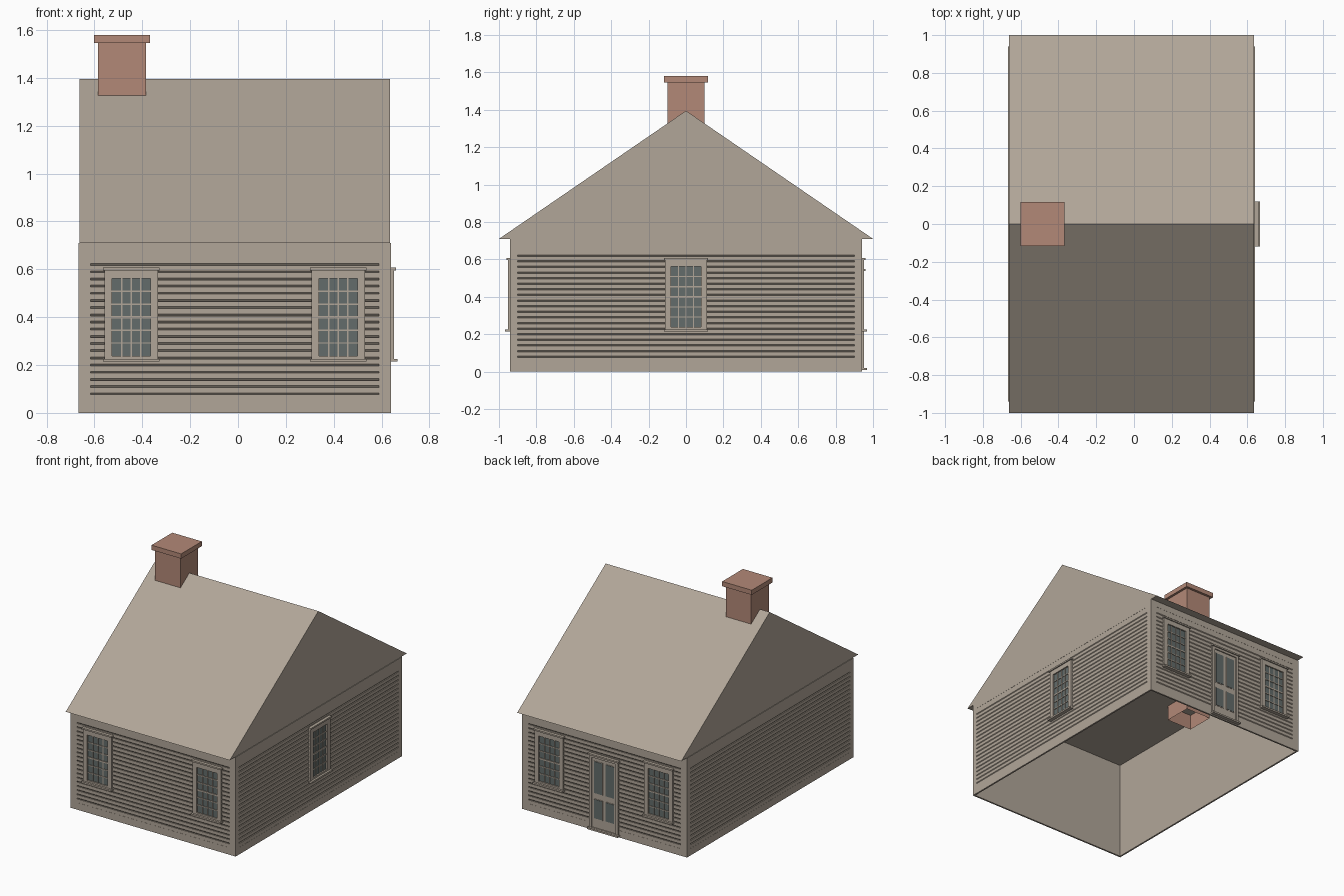
import bpy, bmesh
from math import pi
from mathutils import Matrix, Vector

cube = bpy.data.objects.get("Cube")
if cube:
    bpy.data.objects.remove(cube, do_unlink=True)


def material(name, rgb):
    m = bpy.data.materials.new(name)
    m.use_nodes = True
    m.diffuse_color = (*rgb, 1)
    m.node_tree.nodes["Principled BSDF"].inputs["Base Color"].default_value = (*rgb, 1)
    return m


TAN = material("weathered_tan", (0.44, 0.38, 0.315))
BRICK = material("brick_red", (0.45, 0.25, 0.185))
GLASS = material("dark_glass", (0.125, 0.15, 0.145))


def finish(name, bm, mats, matrix=Matrix()):
    bmesh.ops.recalc_face_normals(bm, faces=bm.faces)
    mesh = bpy.data.meshes.new(name)
    bm.to_mesh(mesh)
    bm.free()
    for m in mats:
        mesh.materials.append(m)
    ob = bpy.data.objects.new(name, mesh)
    ob.matrix_world = matrix
    bpy.context.collection.objects.link(ob)
    return ob


def box(bm, u, z, w, mat=0):
    """Box in wall space: u along the wall, z up, w outward (-y)."""
    centre = Vector((sum(u) / 2, -sum(w) / 2, sum(z) / 2))
    size = Vector((u[1] - u[0], w[1] - w[0], z[1] - z[0]))
    made = bmesh.ops.create_cube(bm, size=1, matrix=Matrix.Translation(centre) @ Matrix.Diagonal((*size, 1)))
    for f in {f for v in made["verts"] for f in v.link_faces}:
        f.material_index = mat


def extrude_profile(bm, points, vec):
    face = bm.faces.new([bm.verts.new(p) for p in points])
    new = bmesh.ops.extrude_face_region(bm, geom=[face], use_keep_orig=True)["geom"]
    bmesh.ops.translate(bm, verts=[g for g in new if isinstance(g, bmesh.types.BMVert)], vec=vec)


CX = -0.0135            # house centre in x
HX, HY = 0.653, 0.94    # wall half sizes
EAVE, RIDGE = 0.71, 1.395
LOW, HIGH = 0.05, 0.665  # clapboard area
BACK = -0.012


def wall(name, matrix, half, corner):
    # Flat corner boards, base board and frieze
    bm = bmesh.new()
    inner = half - corner
    for u in ((-half, -inner), (inner, half)):
        box(bm, u, (0, EAVE), (BACK, 0))
    for z in ((0, LOW), (HIGH, EAVE)):
        box(bm, (-inner, inner), z, (BACK, 0))
    finish(name + "_wall_trim", bm, [TAN], matrix)

    # Clapboards with an undercut below each board
    pts = [(BACK, LOW), (-0.001, LOW)]
    for i in range(19):
        z = 0.08 + 0.03 * i
        pts += [(-0.001, z - 0.004), (-0.008, z - 0.004), (-0.001, z + 0.004)]
    pts += [(-0.001, HIGH), (BACK, HIGH)]
    bm = bmesh.new()
    extrude_profile(bm, [(-inner, -w, z) for w, z in pts], (2 * inner, 0, 0))
    finish(name + "_clapboards", bm, [TAN], matrix)


def casing(bm, u, half, z0, z1, side, top, bottom):
    # Frame around an opening with a cap and a sill
    for s in (-1, 1):
        a, b = sorted((u + s * half, u + s * (half - side)))
        box(bm, (a, b), (z0, z1), (-0.005, 0.012))
    inside = (u - half + side, u + half - side)
    box(bm, inside, (z1 - top, z1), (-0.005, 0.012))
    box(bm, inside, (z0, z0 + bottom), (-0.005, 0.012))
    over = (u - half - 0.006, u + half + 0.006)
    box(bm, over, (z1 - 0.004, z1 + 0.007), (-0.005, 0.02))
    box(bm, over, (z0 - 0.006, z0 + 0.006), (-0.005, 0.027))


def window(name, matrix, u):
    bm = bmesh.new()
    z0, z1, half = 0.22, 0.6, 0.112
    casing(bm, u, half, z0, z1, 0.032, 0.038, 0.018)
    g, b, t = half - 0.032, z0 + 0.018, z1 - 0.038
    box(bm, (u - g, u + g), (b, t), (-0.005, 0.002), 1)
    # Glazing bars: four panes wide, six high
    for i in range(1, 4):
        x = u - g + 2 * g * i / 4
        box(bm, (x - 0.003, x + 0.003), (b, t), (0, 0.006))
    for i in range(1, 6):
        z = b + (t - b) * i / 6
        r = 0.005 if i == 3 else 0.003
        box(bm, (u - g, u + g), (z - r, z + r), (0, 0.007))
    finish(name, bm, [TAN, GLASS], matrix)


def door(matrix):
    bm = bmesh.new()
    casing(bm, 0, 0.115, 0.014, 0.542, 0.02, 0.02, 0.008)
    box(bm, (-0.095, 0.095), (0.02, 0.523), (-0.005, 0.004))
    # Two tall panes over two short ones, each with a thin moulding
    for s in (-1, 1):
        u = s * 0.047
        for z in ((0.09, 0.225), (0.27, 0.495)):
            box(bm, (u - 0.036, u + 0.036), (z[0] - 0.004, z[1] + 0.004), (0, 0.006))
            box(bm, (u - 0.032, u + 0.032), z, (0, 0.008), 1)
    finish("back_door", bm, [TAN, GLASS], matrix)


# Four walls around an open floor
sides = {}
for i, name in enumerate(("front", "left", "back", "right")):
    half, depth, corner = (HX, HY, 0.05) if i % 2 == 0 else (HY, HX, 0.04)
    m = (Matrix.Translation((CX, 0, 0)) @ Matrix.Rotation(i * pi / 2, 4, "Z")
         @ Matrix.Translation((0, -depth, 0)))
    sides[name] = m
    wall(name, m, half, corner)

for name in ("front", "back"):
    for label, u in (("a", -0.433), ("b", 0.433)):
        window(f"{name}_window_{label}", sides[name], u)
window("left_window", sides["left"], 0)
door(sides["back"])

# Gable roof with a flat underside
bm = bmesh.new()
rx = HX - 0.004
extrude_profile(bm, [(CX - rx, -1, EAVE), (CX - rx, 1, EAVE), (CX - rx, 0, RIDGE)], (2 * rx, 0, 0))
finish("gable_roof", bm, [TAN])

# Chimney shaft, open at the bottom below the ceiling, with a wider cap
bm = bmesh.new()
box(bm, (-0.585, -0.385), (0.6, 1.55), (-0.1, 0.1))
bm.faces.ensure_lookup_table()
bmesh.ops.delete(bm, geom=[min(bm.faces, key=lambda f: f.calc_center_median().z)], context="FACES_ONLY")
finish("chimney_shaft", bm, [BRICK])
bm = bmesh.new()
box(bm, (-0.602, -0.368), (1.546, 1.58), (-0.117, 0.117))
finish("chimney_cap", bm, [BRICK])
